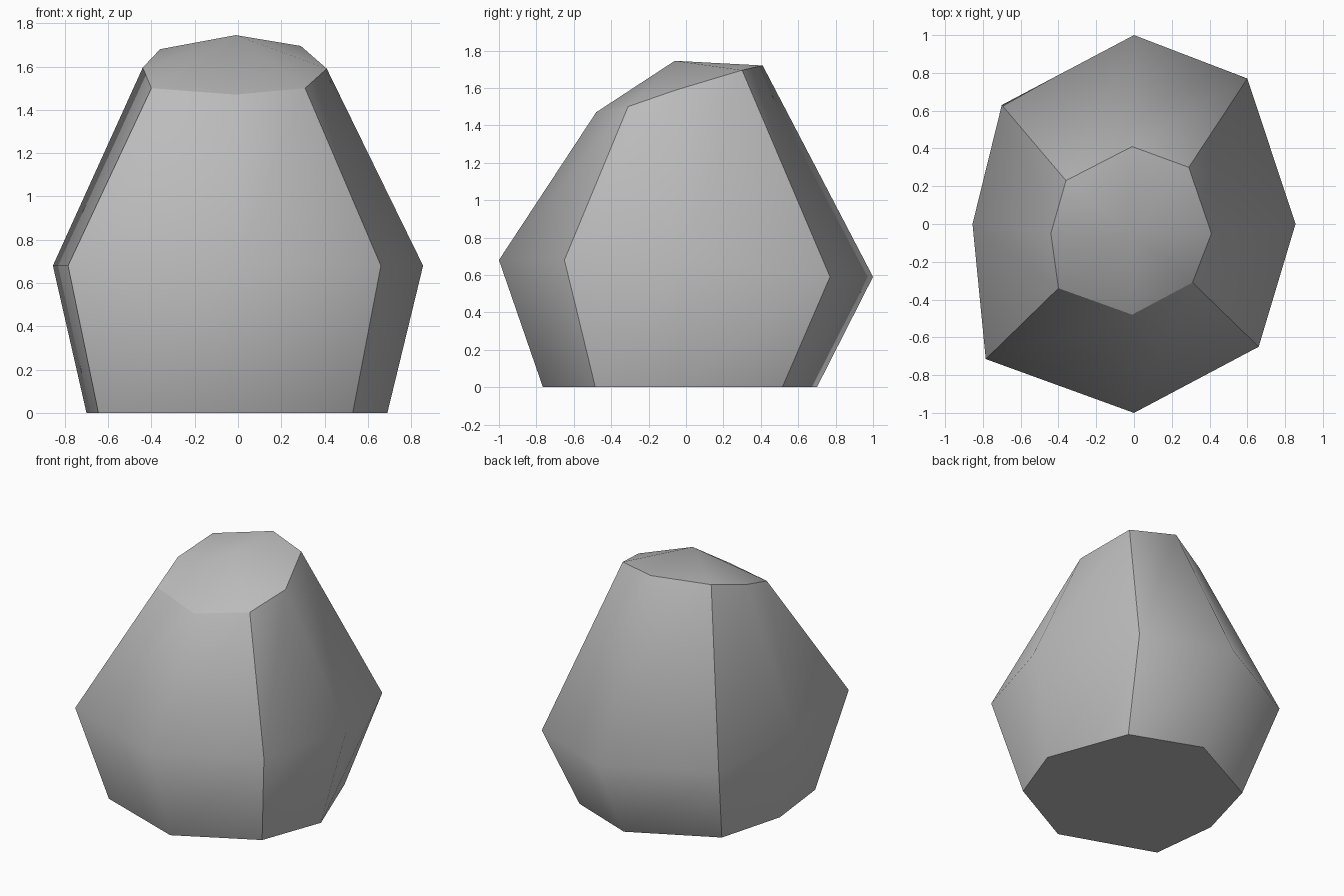
import bpy
import bmesh

# Remove the default cube only
default_cube = bpy.data.objects.get("Cube")
if default_cube:
    bpy.data.objects.remove(default_cube, do_unlink=True)

# Single stone colour
stone = bpy.data.materials.new("stone_grey")
stone.use_nodes = True
grey = (0.5, 0.5, 0.5, 1)
stone.diffuse_color = grey
stone.node_tree.nodes["Principled BSDF"].inputs["Base Color"].default_value = grey

# Rings run counter-clockwise from the front middle; odd entries are corners
base_ring = [(0, -.765, 0), (.53, -.485, 0), (.69, -.05, 0), (.48, .515, 0),
             (0, .7, 0), (-.57, .41, 0), (-.7, -.06, 0), (-.645, -.535, 0)]
belly_ring = [(0, -1, .68), (.66, -.65, .68), (.855, 0, .68), (.6, .77, .59),
              (0, 1, .59), (-.7, .63, .58), (-.855, 0, .68), (-.785, -.715, .68)]
crown_ring = [(-.01, -.48, 1.47), (.31, -.31, 1.5), (.41, -.05, 1.59), (.29, .3, 1.695),
              (-.01, .41, 1.72), (-.36, .23, 1.68), (-.44, -.05, 1.595), (-.4, -.34, 1.5)]
peak_point = (-.01, -.06, 1.745)

bm = bmesh.new()
base, belly, crown = [[bm.verts.new(point) for point in ring]
                      for ring in (base_ring, belly_ring, crown_ring)]
peak = bm.verts.new(peak_point)
count = len(base)

# Side walls: two bands of quads
for lower, upper in ((base, belly), (belly, crown)):
    for i in range(count):
        j = (i + 1) % count
        bm.faces.new((lower[i], lower[j], upper[j], upper[i]))

# Crown: four quads meeting at the peak
for corner in range(1, count, 2):
    bm.faces.new((peak, crown[corner - 1], crown[corner], crown[(corner + 1) % count]))

# Flat underside
bm.faces.new(base[::-1])

# Smooth each broad side, with creases along the rims and corners
for face in bm.faces:
    face.smooth = True


def crease(first, second):
    bm.edges.get((first, second)).smooth = False


for ring in (base, crown):
    for i in range(count):
        crease(ring[i - 1], ring[i])
for corner in range(1, count, 2):
    crease(base[corner], belly[corner])
    crease(belly[corner], crown[corner])

bmesh.ops.recalc_face_normals(bm, faces=bm.faces)
mesh = bpy.data.meshes.new("boulder")
bm.to_mesh(mesh)
bm.free()
mesh.materials.append(stone)
boulder = bpy.data.objects.new("boulder", mesh)
bpy.context.collection.objects.link(boulder)
